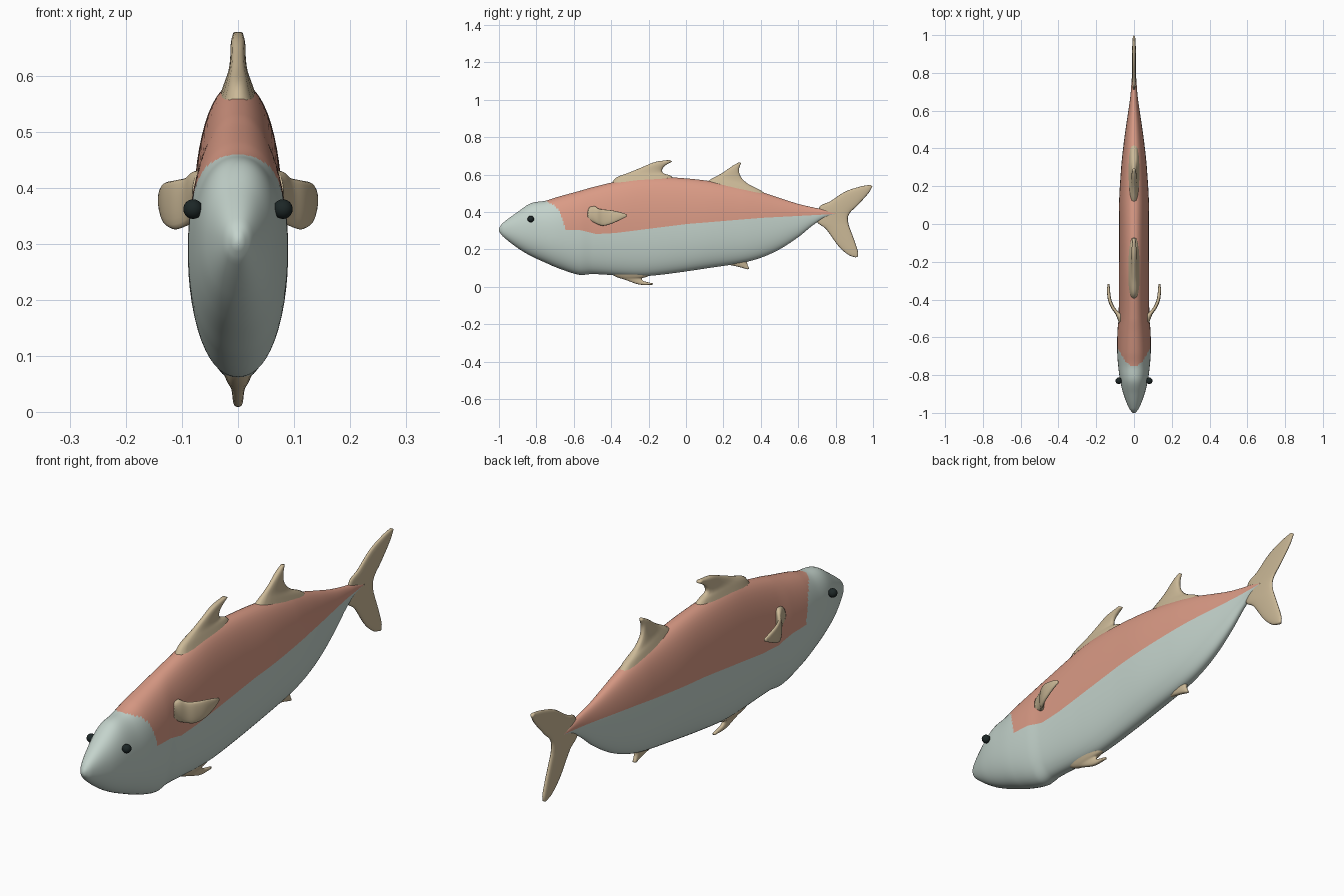
import bpy, bmesh, math
from mathutils import Vector

if "Cube" in bpy.data.objects:
    bpy.data.objects.remove(bpy.data.objects["Cube"])


def material(name, rgb):
    m = bpy.data.materials.new(name)
    m.diffuse_color = (*rgb, 1)
    m.use_nodes = True
    m.node_tree.nodes["Principled BSDF"].inputs["Base Color"].default_value = m.diffuse_color
    return m


SALMON = material("salmon back", (0.70, 0.325, 0.235))
GREY = material("pale grey belly", (0.55, 0.65, 0.60))
TAN = material("tan fin", (0.60, 0.485, 0.31))
BLACK = material("dark eye", (0.012, 0.02, 0.02))


def spline(keys, vals, t):
    """Smooth curve through vals at keys (non-uniform Catmull-Rom)."""
    n = len(keys)
    i = 0
    while i < n - 2 and t > keys[i + 1]:
        i += 1

    def slope(k):
        a, b = max(k - 1, 0), min(k + 1, n - 1)
        return (vals[b] - vals[a]) / (keys[b] - keys[a])
    h = keys[i + 1] - keys[i]
    u = min(max((t - keys[i]) / h, 0), 1)
    return (vals[i] * (2*u**3 - 3*u*u + 1) + slope(i) * (h * (u**3 - 2*u*u + u))
            + vals[i + 1] * (3*u*u - 2*u**3) + slope(i + 1) * (h * (u**3 - u*u)))


def linear(pts, t):
    for (a, va), (b, vb) in zip(pts, pts[1:]):
        if t <= b:
            return va + (vb - va) * max(t - a, 0) / (b - a)
    return pts[-1][1]


def loft(name, rings, mats, rule=None):
    """Skin closed rings of points into a capped smooth mesh."""
    bm = bmesh.new()
    rows = [[bm.verts.new(p) for p in r] for r in rings]
    n = len(rows[0])
    for i, (a, b) in enumerate(zip(rows, rows[1:])):
        for j in range(n):
            f = bm.faces.new((a[j], a[(j + 1) % n], b[(j + 1) % n], b[j]))
            if rule:
                f.material_index = rule(j, f.calc_center_median())
    for r in (rows[0], rows[-1]):
        f = bm.faces.new(r)
        f.material_index = len(mats) - 1
    bmesh.ops.recalc_face_normals(bm, faces=bm.faces)
    me = bpy.data.meshes.new(name)
    bm.to_mesh(me)
    bm.free()
    for m in mats:
        me.materials.append(m)
    me.shade_smooth()
    ob = bpy.data.objects.new(name, me)
    bpy.context.collection.objects.link(ob)
    return ob


# Body: y, top height, bottom height, half width
STATIONS = [
    (-1.0, .313, .297, .006), (-.98, .34, .27, .024), (-.9, .40, .207, .056),
    (-.83, .446, .165, .073), (-.75, .460, .128, .084), (-.68, .482, .098, .089),
    (-.57, .512, .064, .088), (-.50, .532, .068, .082), (-.3, .578, .057, .080),
    (-.2, .587, .058, .080), (-.05, .583, .075, .080), (.12, .566, .10, .079),
    (.3, .535, .128, .068), (.4, .508, .155, .058), (.5, .475, .20, .045),
    (.6, .443, .265, .030), (.68, .424, .33, .019), (.74, .412, .368, .014),
    (.8, .394, .385, .010)]
KEYS = [s[0] for s in STATIONS]
SHAPES = [Vector(s[1:]) for s in STATIONS]
SIDE_LINE = [(-.65, .305), (-.56, .302), (-.48, .282), (-.38, .287), (0, .335), (.4, .368), (.8, .389)]
GILL_LINE = [(.30, -.645), (.37, -.66), (.41, -.68), (.435, -.705), (.452, -.735), (.465, -.765)]
HALF = 14           # segments from the spine to the colour line, and on to the belly


def power(v, p):
    return math.copysign(abs(v) ** p, v)


def body_ring(y):
    top, bottom, w = spline(KEYS, SHAPES, y)
    mid, h = (top + bottom) / 2, (top - bottom) / 2
    p = 2.2
    f = max(-.9, min(.9, (linear(SIDE_LINE, y) - mid) / h))
    split = math.acos(power(f, p / 2))
    angles = [split * i / HALF for i in range(HALF)]
    angles += [split + (math.pi - split) * i / HALF for i in range(HALF + 1)]
    side = [(w * power(max(math.sin(a), 0), 2 / p), y, mid + h * power(math.cos(a), 2 / p)) for a in angles]
    return side + [(-x, yy, z) for x, yy, z in side[-2:0:-1]]


def body_colour(j, c):
    upper = j < HALF or j >= 3 * HALF
    return 0 if upper and c.y > linear(GILL_LINE, c.z) else 1


COUNT = 260
ys = [-1 + 1.8 * i / COUNT for i in range(COUNT + 1)]
loft("body", [body_ring(y) for y in ys], [SALMON, GREY], body_colour)


# Fins: lens-shaped sections running from a leading to a trailing edge
def fin(name, sections, mirror_x=1):
    n, steps, seg = len(sections), 5, 20
    keys = list(range(n))
    lead = [Vector(s[0]) for s in sections]
    trail = [Vector(s[1]) for s in sections]
    thick = [s[2] for s in sections]
    rings = []
    for k in range((n - 1) * steps + 1):
        t = k / steps
        a, b, h = (spline(keys, v, t) for v in (lead, trail, thick))
        t0, t1 = max(t - .1, 0), min(t + .1, n - 1)
        path = sum((spline(keys, v, t1) - spline(keys, v, t0) for v in (lead, trail)), Vector((0, 0, 0)))
        normal = (b - a).cross(path).normalized()
        ring = []
        for i in range(seg):
            g = 2 * math.pi * i / seg
            p = (a + b) / 2 - (b - a) / 2 * math.cos(g) + normal * h * power(math.sin(g), .7)
            ring.append((p.x * mirror_x, p.y, p.z))
        rings.append(ring)
    return loft(name, rings, [TAN])


def flat_fin(name, rows):
    """Rows of lead y, lead z, trail y, trail z, half thickness."""
    fin(name, [((0, a, b), (0, c, d), h) for a, b, c, d, h in rows])


flat_fin("front_dorsal_fin", [
    (-.40, .550, -.05, .560, .036), (-.37, .585, -.08, .592, .024), (-.30, .612, -.118, .606, .017),
    (-.235, .639, -.128, .622, .014), (-.165, .667, -.115, .645, .013), (-.09, .678, -.074, .670, .009)])
flat_fin("rear_dorsal_fin", [
    (.09, .545, .45, .475, .034), (.13, .573, .40, .515, .024), (.165, .592, .335, .548, .017),
    (.20, .612, .295, .585, .014), (.25, .647, .283, .625, .012), (.283, .665, .295, .662, .007)])
flat_fin("anal_fin", [
    (.13, .145, .40, .235, .030), (.19, .123, .373, .190, .020), (.24, .115, .340, .157, .014),
    (.29, .104, .327, .128, .011), (.328, .093, .338, .097, .007)])
flat_fin("pelvic_fin", [
    (-.42, .085, -.17, .085, .032), (-.38, .056, -.205, .055, .020), (-.325, .037, -.235, .045, .012),
    (-.25, .012, -.225, .030, .009), (-.18, .010, -.176, .018, .006)])
flat_fin("tail_fin", [
    (.985, .545, .997, .537, .006), (.93, .535, .973, .497, .009), (.85, .508, .915, .433, .010),
    (.77, .456, .880, .400, .010), (.715, .428, .866, .372, .010), (.700, .350, .868, .340, .010),
    (.749, .308, .877, .310, .010), (.813, .220, .903, .240, .010), (.866, .172, .92, .185, .009),
    (.905, .157, .918, .160, .006)])

# Swept-back side fins: x, y, top height, bottom height, half thickness
PECTORAL = [(.060, -.50, .430, .345, .034), (.076, -.487, .430, .341, .018), (.092, -.468, .418, .332, .010),
            (.113, -.44, .413, .326, .009), (.129, -.40, .409, .336, .009), (.135, -.35, .398, .358, .008),
            (.134, -.318, .388, .374, .005)]
for side, s in (("right", 1), ("left", -1)):
    fin(side + "_pectoral_fin", [((x, y, zt), (x, y, zb), h) for x, y, zt, zb, h in PECTORAL], s)
    # Eyes
    bpy.ops.mesh.primitive_uv_sphere_add(segments=20, ring_count=12, radius=.0175, location=(.080 * s, -.83, .362))
    eye = bpy.context.object
    eye.name = side + "_eye"
    eye.data.materials.append(BLACK)
    bpy.ops.object.shade_smooth()
